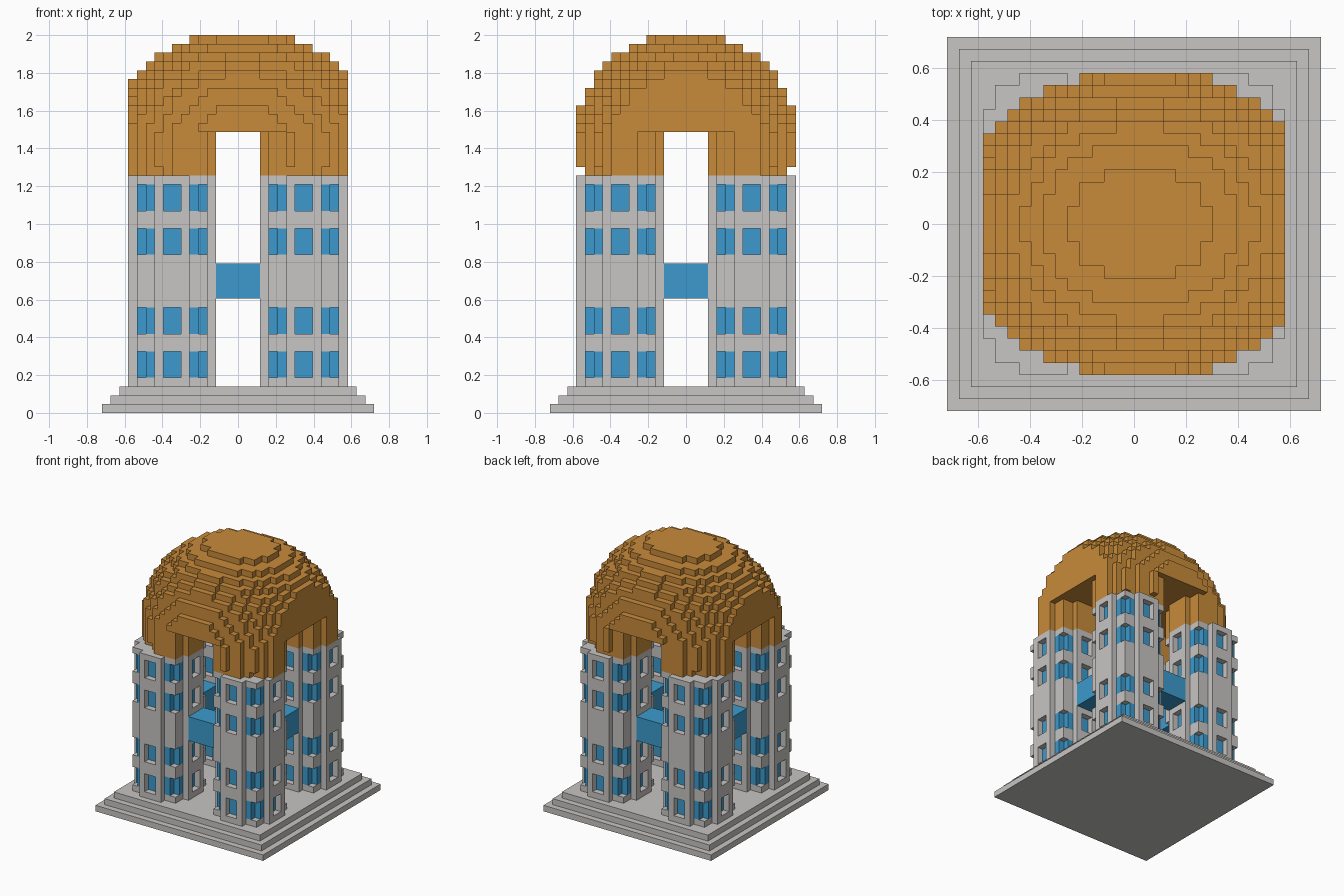
import bpy, bmesh

if "Cube" in bpy.data.objects:
    bpy.data.objects.remove(bpy.data.objects["Cube"])

V = 2 / 43            # block size: the model is 43 blocks tall
WINDOW_ROWS = {4, 5, 6, 9, 10, 11, 18, 19, 20, 23, 24, 25}


def material(name, rgb):
    m = bpy.data.materials.new(name)
    m.diffuse_color = (*rgb, 1)
    m.use_nodes = True
    m.node_tree.nodes["Principled BSDF"].inputs["Base Color"].default_value = m.diffuse_color
    return m


stone = material("stone grey", (0.571, 0.562, 0.550))
glass = material("window blue", (0.045, 0.323, 0.610))
gold = material("dome orange", (0.578, 0.258, 0.042))


def add_object(name, mesh, location=(0, 0, 0)):
    ob = bpy.data.objects.new(name, mesh)
    ob.location = location
    bpy.context.scene.collection.objects.link(ob)
    return ob


def box(name, lo, hi, mat):
    """Box between two corners given in blocks."""
    bm = bmesh.new()
    bmesh.ops.create_cube(bm, size=1)
    for v in bm.verts:
        v.co = [(l + (c + 0.5) * (h - l)) * V for c, l, h in zip(v.co, lo, hi)]
    mesh = bpy.data.meshes.new(name)
    bm.to_mesh(mesh)
    bm.free()
    mesh.materials.append(mat)
    return add_object(name, mesh)


# Corner loops for the outer face of a block in each direction
SIDES = {
    (1, 0, 0): ((1, 0, 0), (1, 1, 0), (1, 1, 1), (1, 0, 1)),
    (-1, 0, 0): ((0, 0, 0), (0, 0, 1), (0, 1, 1), (0, 1, 0)),
    (0, 1, 0): ((0, 1, 0), (0, 1, 1), (1, 1, 1), (1, 1, 0)),
    (0, -1, 0): ((0, 0, 0), (1, 0, 0), (1, 0, 1), (0, 0, 1)),
    (0, 0, 1): ((0, 0, 1), (1, 0, 1), (1, 1, 1), (0, 1, 1)),
    (0, 0, -1): ((0, 0, 0), (0, 1, 0), (1, 1, 0), (1, 0, 0)),
}


def block_mesh(name, cells, offset, mats):
    """Outer skin of a set of blocks {(x, y, z): material index}."""
    bm = bmesh.new()
    verts = {}

    def vert(p):
        if p not in verts:
            verts[p] = bm.verts.new([(c + o) * V for c, o in zip(p, offset)])
        return verts[p]

    for (x, y, z), index in cells.items():
        for (dx, dy, dz), loop in SIDES.items():
            if (x + dx, y + dy, z + dz) not in cells:
                f = bm.faces.new([vert((x + a, y + b, z + c)) for a, b, c in loop])
                f.material_index = index
    mesh = bpy.data.meshes.new(name)
    bm.to_mesh(mesh)
    bm.free()
    for m in mats:
        mesh.materials.append(m)
    return mesh


def ring(i, j):
    """Distance of a tower block from its nearest sides, sorted."""
    return tuple(sorted((min(i, 9 - i), min(j, 9 - j))))


def in_tower(i, j):
    lo, hi = ring(i, j)
    return lo >= 1 or (lo == 0 and hi >= 3)


# Stepped base
for n in range(3):
    h = 15.5 - n
    box(f"base_step_{n + 1}", (-h, -h, n), (h, h, n + 1), stone)

# Round corner tower with recessed windows, used four times
cells = {}
for i in range(10):
    for j in range(10):
        if not in_tower(i, j):
            continue
        r = ring(i, j)
        for k in range(3, 27):
            window = k in WINDOW_ROWS
            if window and r in ((1, 1), (0, 4)):
                continue
            cells[i, j, k] = int(window and r in ((1, 2), (1, 4)))
tower = block_mesh("tower", cells, (-5, -5, 0), (stone, glass))
for sx, side in ((-1, "left"), (1, "right")):
    for sy, end in ((-1, "front"), (1, "back")):
        add_object(f"tower_{end}_{side}", tower, (sx * 7.5 * V, sy * 7.5 * V, 0))

# Glass bridges between neighbouring towers
for s, a, b in ((-1, "front", "left"), (1, "back", "right")):
    lo, hi = sorted((s * 5.5, s * 9.5))
    box(f"bridge_{a}", (-2.5, lo, 13), (2.5, hi, 17), glass)
    box(f"bridge_{b}", (lo, -2.5, 13), (hi, 2.5, 17), glass)

# Stepped dome: an ellipsoid of blocks, standing on the tower outlines below the arches
cells = {}
for x in range(-12, 13):
    for y in range(-12, 13):
        legs = abs(x) >= 3 and abs(y) >= 3 and in_tower(abs(x) - 3, abs(y) - 3)
        for z in range(27, 43):
            r = ((x - 0.5) / 15.5) ** 2 + (y / 13) ** 2 + ((z - 29.5) / 13.5) ** 2
            if r <= 1 and (z >= 32 or legs):
                cells[x, y, z] = 0
add_object("dome", block_mesh("dome", cells, (-0.5, -0.5, 0), (gold,)))
